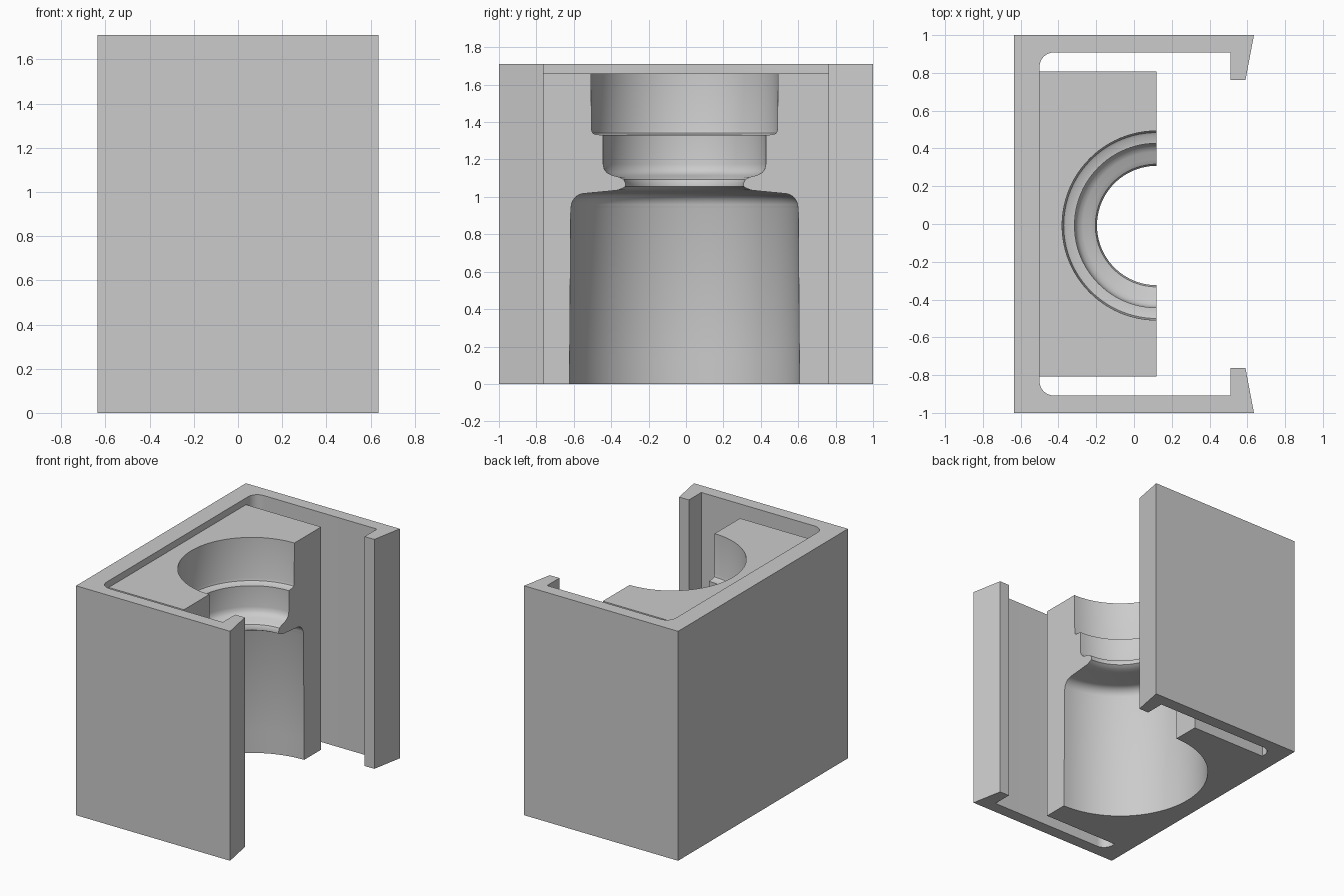
import bpy, bmesh, math
from mathutils import Vector

cube = bpy.data.objects.get("Cube")
if cube:
    bpy.data.objects.remove(cube, do_unlink=True)

HEIGHT, BLOCK_TOP = 1.71, 1.66
FACE_X = 0.12            # open face of the block and axis of the bottle
CENTRE_Y = -0.008

grey = bpy.data.materials.new("light grey")
grey.use_nodes = True
grey.diffuse_color = (0.6, 0.6, 0.6, 1)
grey.node_tree.nodes["Principled BSDF"].inputs["Base Color"].default_value = (0.6, 0.6, 0.6, 1)


def make_object(name, bm):
    bmesh.ops.recalc_face_normals(bm, faces=bm.faces)
    mesh = bpy.data.meshes.new(name)
    bm.to_mesh(mesh)
    bm.free()
    mesh.materials.append(grey)
    obj = bpy.data.objects.new(name, mesh)
    bpy.context.collection.objects.link(obj)
    return obj


def prism(name, outline, height):
    bm = bmesh.new()
    base = bm.faces.new([bm.verts.new((x, y, 0)) for x, y in outline])
    top = bmesh.ops.extrude_face_region(bm, geom=[base])["geom"]
    bmesh.ops.translate(bm, vec=(0, 0, height),
                        verts=[v for v in top if isinstance(v, bmesh.types.BMVert)])
    return make_object(name, bm)


def lathe(name, profile, segments):
    bm = bmesh.new()
    verts = [bm.verts.new((FACE_X - r, CENTRE_Y, z)) for r, z in profile]
    edges = [bm.edges.new(pair) for pair in zip(verts, verts[1:])]
    bmesh.ops.spin(bm, geom=verts + edges, cent=(FACE_X, CENTRE_Y, 0), axis=(0, 0, 1),
                   angle=2 * math.pi, steps=segments)
    bmesh.ops.remove_doubles(bm, verts=bm.verts, dist=1e-5)
    return make_object(name, bm)


def combine(target, other, operation):
    mod = target.modifiers.new(operation, 'BOOLEAN')
    mod.operation, mod.solver, mod.object = operation, 'EXACT', other
    bpy.context.view_layer.objects.active = target
    bpy.ops.object.modifier_apply(modifier=mod.name)
    bpy.data.objects.remove(other, do_unlink=True)


def arc(cx, cy, radius, start, end, steps):
    angles = [math.radians(start + (end - start) * i / steps) for i in range(steps + 1)]
    return [(cx + radius * math.cos(a), cy + radius * math.sin(a)) for a in angles]


# C-shaped shell: back wall, side walls with hooked lips, rounded inner corners
half = [(-0.635, 1.0), (0.635, 1.0), (0.59, 0.762), (0.51, 0.762), (0.51, 0.908)]
half += arc(-0.425, 0.833, 0.075, 90, 180, 8)
holder = prism("holder", half + [(x, -y) for x, y in reversed(half)], HEIGHT)

# Inner block standing against the back wall
block = prism("block", [(-0.5, -0.808), (FACE_X, -0.808), (FACE_X, 0.808), (-0.5, 0.808)], BLOCK_TOP)

# Bottle-shaped recess: body, shoulder, neck, collar and cap
profile = [(0, -0.1), (0.616, -0.1), (0.616, 0.0), (0.614, 0.15), (0.608, 0.94)]
profile += arc(0.533, 0.945, 0.073, 0, 85, 8)
profile += [(0.40, 1.031), (0.355, 1.036), (0.33, 1.047), (0.316, 1.055), (0.316, 1.075),
            (0.325, 1.093), (0.35, 1.106), (0.39, 1.116), (0.415, 1.13),
            (0.429, 1.148), (0.435, 1.175), (0.435, 1.33),
            (0.478, 1.334), (0.492, 1.342), (0.497, 1.36), (0.501, 1.68), (0.501, 1.8), (0, 1.8)]
recess = lathe("recess_cutter", profile, 96)
recess.hide_render = True

combine(block, recess, 'DIFFERENCE')
combine(holder, block, 'UNION')

bpy.ops.object.select_all(action='DESELECT')
holder.select_set(True)
bpy.context.view_layer.objects.active = holder
bpy.ops.object.shade_smooth_by_angle(angle=math.radians(30))
